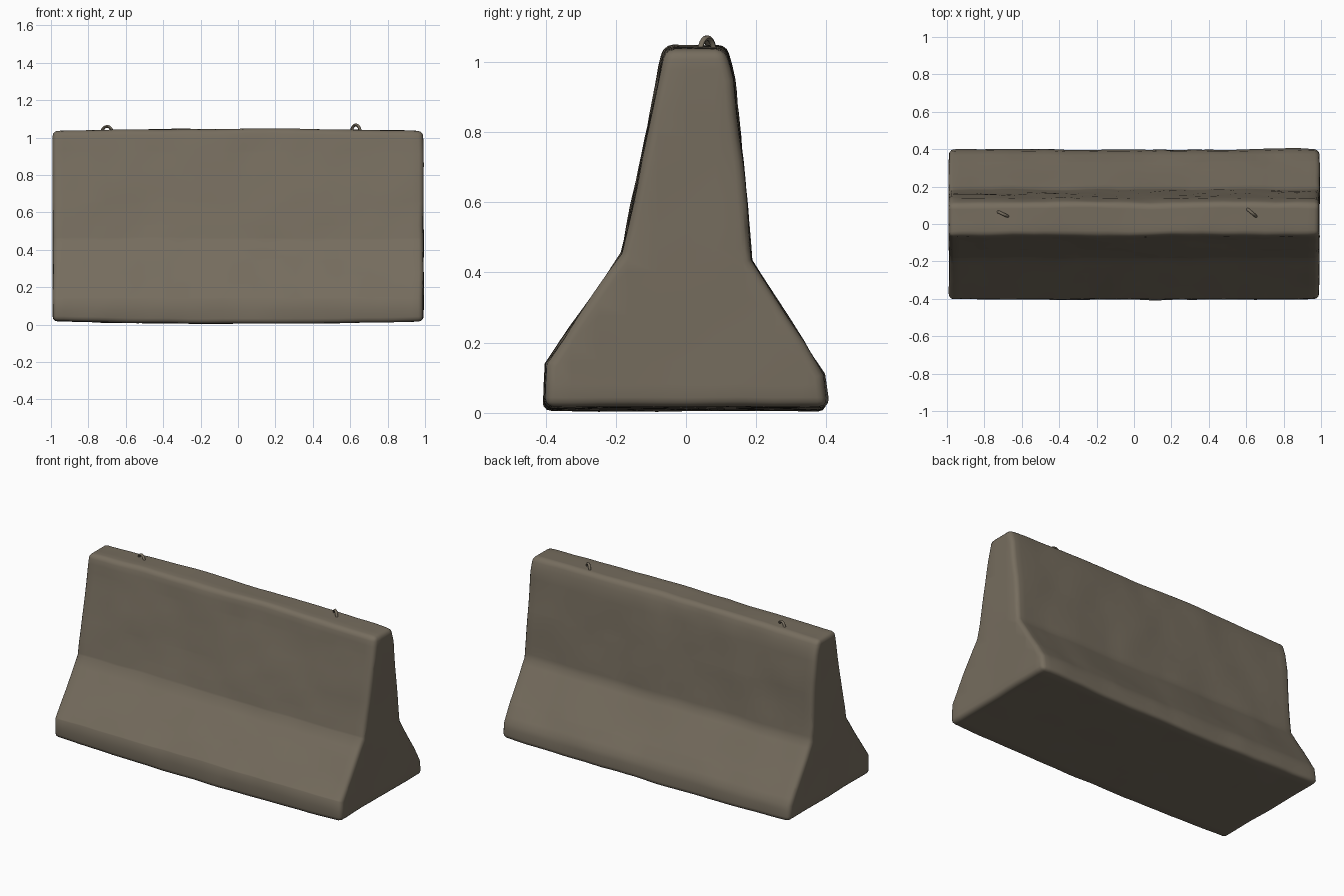
import bpy, bmesh, math
from mathutils import Vector, noise

cube = bpy.data.objects.get("Cube")
if cube:
    bpy.data.objects.remove(cube, do_unlink=True)


def material(name, rgb):
    mat = bpy.data.materials.new(name)
    mat.use_nodes = True
    mat.diffuse_color = (*rgb, 1)
    mat.node_tree.nodes["Principled BSDF"].inputs["Base Color"].default_value = (*rgb, 1)
    return mat


concrete = material("weathered_concrete", (0.18, 0.152, 0.112))


def finish(obj, angle):
    obj.data.materials.append(concrete)
    bpy.ops.object.select_all(action='DESELECT')
    obj.select_set(True)
    bpy.context.view_layer.objects.active = obj
    bpy.ops.object.shade_smooth_by_angle(angle=math.radians(angle))


# Barrier cross-section (y, z), front foot up and over to the back foot
profile = [(-0.405, 0.018), (-0.4, 0.14), (-0.182, 0.455), (-0.14, 0.65),
           (-0.062, 1.035), (0.112, 1.035), (0.135, 0.95), (0.16, 0.72),
           (0.185, 0.435), (0.335, 0.2), (0.39, 0.11), (0.402, 0.018)]
half = 0.99

bm = bmesh.new()
cap = bm.faces.new([bm.verts.new((-half, y, z)) for y, z in profile])
ext = bmesh.ops.extrude_face_region(bm, geom=[cap])
moved = [g for g in ext["geom"] if isinstance(g, bmesh.types.BMVert)]
bmesh.ops.translate(bm, verts=moved, vec=(2 * half, 0, 0))
bmesh.ops.recalc_face_normals(bm, faces=bm.faces)

# Worn, rounded corners
sharp = [e for e in bm.edges if e.calc_face_angle(0) > math.radians(35)]
bmesh.ops.bevel(bm, geom=sharp, offset=0.026, segments=3, profile=0.5, affect='EDGES')


# Extra loops so the walls can be uneven
def slice_along(axis, start, stop, count):
    for i in range(count):
        co, no = Vector(), Vector()
        co[axis] = start + (stop - start) * i / (count - 1)
        no[axis] = 1
        bmesh.ops.bisect_plane(bm, geom=bm.verts[:] + bm.edges[:] + bm.faces[:],
                               plane_co=co, plane_no=no, dist=0.0005)


slice_along(0, -0.93, 0.93, 34)
slice_along(2, 0.08, 0.98, 15)
slice_along(1, -0.33, 0.33, 9)

# Cast unevenness, slightly crowned top and sagging base
for v in bm.verts:
    p = v.co.copy()
    bump = noise.noise_vector(p * 3.1) * 0.008 + noise.noise_vector(p * 8) * 0.004
    crown = 1 - p.x ** 2
    v.co += Vector((bump.x * 0.6, bump.y, bump.z * 0.6))
    v.co.z += 0.012 * crown * (1 if p.z > 0.95 else -1 if p.z < 0.05 else 0)
    v.co.z = max(v.co.z, 0)

mesh = bpy.data.meshes.new("concrete_barrier")
bm.to_mesh(mesh)
bm.free()
barrier = bpy.data.objects.new("concrete_barrier", mesh)
bpy.context.collection.objects.link(barrier)
finish(barrier, 50)


# Bent steel lifting loops set in the top
def lifting_loop(name, x, y, turn, height):
    curve = bpy.data.curves.new(name, 'CURVE')
    curve.dimensions = '3D'
    curve.bevel_depth = 0.008
    curve.bevel_resolution = 1
    curve.use_fill_caps = True
    spline = curve.splines.new('POLY')
    steps = 12
    spline.points.add(steps)
    for i, pt in enumerate(spline.points):
        a = math.pi * i / steps
        side = 0.032 * math.cos(a)
        pt.co = (x + side * math.cos(turn), y + side * math.sin(turn),
                 1.02 + height * math.sin(a), 1)
    obj = bpy.data.objects.new(name, curve)
    bpy.context.collection.objects.link(obj)
    bpy.ops.object.select_all(action='DESELECT')
    obj.select_set(True)
    bpy.context.view_layer.objects.active = obj
    bpy.ops.object.convert(target='MESH')
    finish(bpy.context.object, 60)


lifting_loop("right_lifting_loop", -0.70, 0.053, math.radians(-25), 0.04)
lifting_loop("left_lifting_loop", 0.63, 0.06, math.radians(-40), 0.048)
